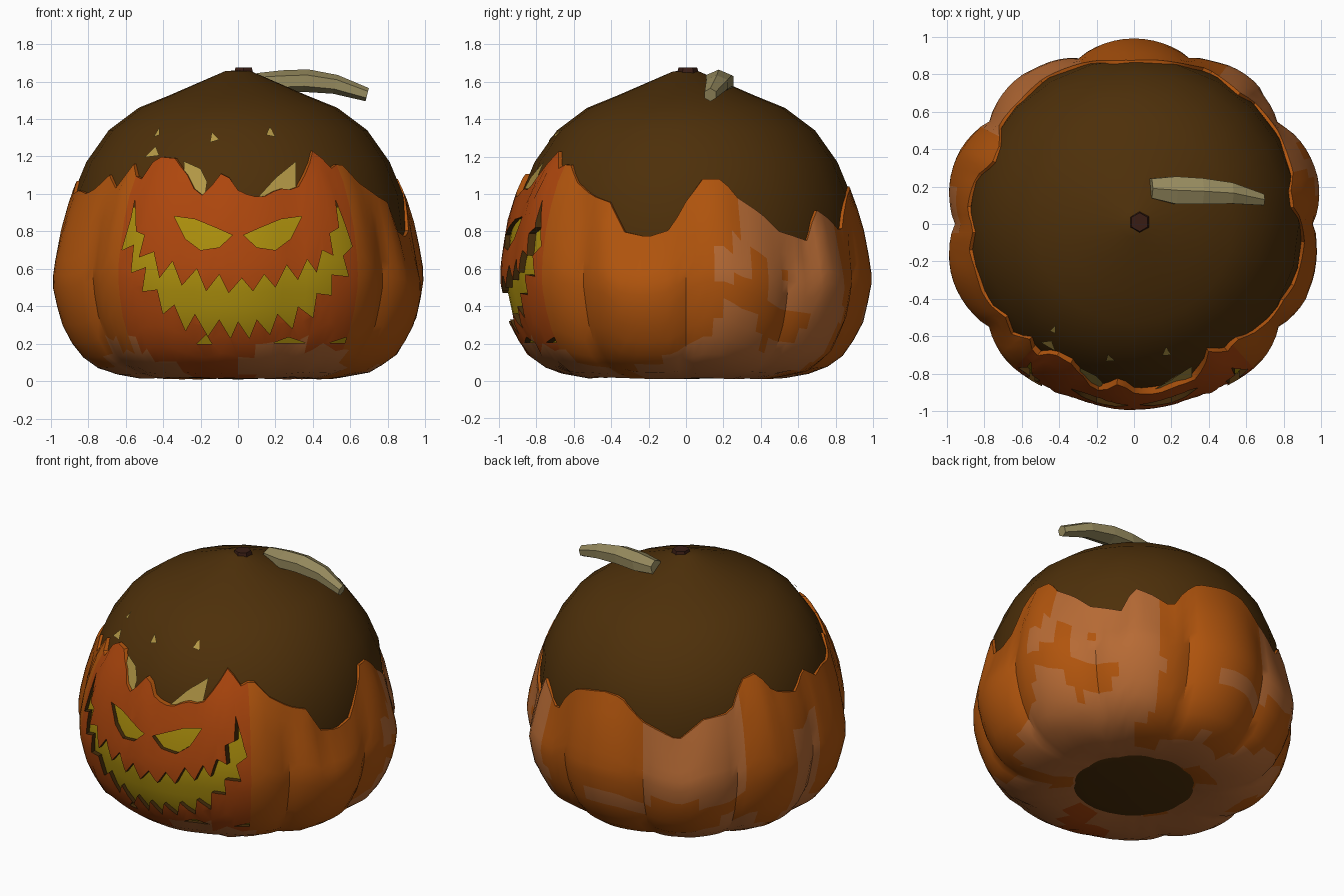
import bpy, bmesh, math
from mathutils import Vector, noise

if "Cube" in bpy.data.objects:
    bpy.data.objects.remove(bpy.data.objects["Cube"])

def material(name, r, g, b):
    m = bpy.data.materials.new(name)
    m.diffuse_color = (r, g, b, 1)
    m.use_nodes = True
    m.node_tree.nodes["Principled BSDF"].inputs["Base Color"].default_value = m.diffuse_color
    return m

ORANGE = material("orange_rind", 0.44, 0.09, 0.004)
RED = material("red_rind", 0.42, 0.062, 0.004)
PALE = material("pale_rind", 0.47, 0.145, 0.035)
BROWN = material("brown_core", 0.075, 0.029, 0.003)
DARK = material("dark_cut", 0.06, 0.025, 0.003)
YELLOW = material("yellow_glow", 0.42, 0.28, 0.004)
TAN = material("tan_marks", 0.45, 0.31, 0.06)
STEM = material("stem", 0.30, 0.25, 0.11)

def make(name, bm, mats, smooth=None):
    bmesh.ops.recalc_face_normals(bm, faces=bm.faces)
    me = bpy.data.meshes.new(name)
    bm.to_mesh(me)
    bm.free()
    ob = bpy.data.objects.new(name, me)
    bpy.context.collection.objects.link(ob)
    for m in mats:
        me.materials.append(m)
    if smooth:
        smooth_by_angle(ob, smooth)
    return ob

def smooth_by_angle(ob, deg):
    bpy.ops.object.select_all(action='DESELECT')
    ob.select_set(True)
    bpy.context.view_layer.objects.active = ob
    bpy.ops.object.shade_smooth_by_angle(angle=math.radians(deg))

def lerp_table(table, x):
    if x <= table[0][0]:
        return table[0][1]
    for (a, p), (b, q) in zip(table, table[1:]):
        if x <= b:
            return p + (q - p) * (x - a) / (b - a)
    return table[-1][1]

def loft(bm, rings, wrap_rows=False, wrap_cols=True):
    """Skin a grid of points; returns faces with their (row, column)."""
    vs = [[bm.verts.new(p) for p in ring] for ring in rings]
    R, C = len(vs), len(vs[0])
    out = []
    for j in range(R if wrap_rows else R - 1):
        for i in range(C if wrap_cols else C - 1):
            k, n = (j + 1) % R, (i + 1) % C
            out.append((bm.faces.new((vs[j][i], vs[j][n], vs[k][n], vs[k][i])), j, i))
    return vs, out

# Angles are in degrees from the front (-y) towards +x
def at(deg, r, z):
    a = math.radians(deg)
    return Vector((r * math.sin(a), -r * math.cos(a), z))

# Profiles as (radius, height): brown core, and rind with ten lobes that flatten at the face
CORE = [(.01, .01), (.3, .02), (.5, .05), (.74, .2), (.86, .4), (.9, .6), (.905, .8), (.88, 1.0),
        (.81, 1.17), (.69, 1.34), (.53, 1.46), (.37, 1.525), (.07, 1.655), (.01, 1.66)]
CORE_R = [(z, r) for r, z in CORE]
RIND = [(.25, .05), (.50, .01), (.72, .05), (.86, .15), (.95, .32), (.99, .5),
        (.995, .62), (.965, .85), (.905, 1.05), (.82, 1.2), (.74, 1.3)]
HEIGHT_U = [(z, u) for u, (r, z) in enumerate(RIND)][1:]
RADIUS_U = [(u, p[0]) for u, p in enumerate(RIND)]
Z_U = [(u, p[1]) for u, p in enumerate(RIND)]

def rind_point(deg, u, k=1.0, lift=0.0, tuck=0.0):
    front = max(0, min(1, (abs((deg + 180) % 360 - 180) - 25) / 25))
    dip = (0.015 + 0.045 * front) * (1 - abs(math.cos(math.radians(5 * deg))) ** 0.8)
    z = lerp_table(Z_U, u)
    r = lerp_table(RADIUS_U, u) * (1 - dip)
    tuck *= 0.35 + 0.65 * front          # upper edge leans in onto the core
    r += (lerp_table(CORE_R, z) * 1.012 - r) * tuck
    p = at(deg, r * k, z + lift)
    p.x *= 1 + 0.025 * (1 - tuck)
    return p

# Ragged upper edge: angle, height
EDGE = [(0, 1.02), (4, .99), (8, .98), (14, 1.03), (20, 1.02), (25, 1.12), (31, 1.25),
        (35, 1.13), (41, 1.17), (48, 1.06), (56, .99), (64, .95), (68, .8), (77, .77),
        (85, .81), (89, .94), (96, 1.08), (103, 1.08), (108, .98), (116, .9), (123, .8),
        (135, .75), (140, .92), (147, .87), (155, .79), (160, .92), (166, 1.0), (180, 1.04),
        (188, 1.03), (198, .9), (212, .8), (222, .93), (233, .96), (239, 1.14),
        (247, 1.16), (253, 1.03), (264, .98), (272, 1.08), (279, 1.0), (286, 1.02),
        (295, 1.0), (300, 1.03), (306, 1.1), (312, 1.03), (318, 1.16), (323, 1.05), (328, 1.2),
        (336, 1.19), (342, 1.1), (347, .98), (350, 1.02), (355, 1.13), (360, 1.02)]

# Where the pale patches lie
def is_pale(deg, z, p):
    n = noise.noise(p * 2.6 + Vector((4, 1, 7)))
    if z < (0.38 if 100 < deg < 250 else 0.2):
        return n > -0.25 + z * .8
    pale = 118 < deg < 150 or 198 < deg < 238 or 258 < deg < 272 and z < .8
    rim = 100 < deg < 111 and .55 < z < .75 or 109 < deg < 119 and z > .68
    return (pale and n > -0.45) or rim

# Orange rind: closed shell with an inner and outer wall
COLS, ROWS = 120, 14
def rind_ring(t, k, lift):
    ring = []
    for i in range(COLS):
        d = i * 360 / COLS
        top = lerp_table(HEIGHT_U, lerp_table(EDGE, d))
        ring.append(rind_point(d, t * top, k, lift, max(0, (t - .65) / .35) ** 2))
    return ring
bm = bmesh.new()
ts = [j / ROWS for j in range(ROWS + 1)]
rings = [rind_ring(t, 1, 0) for t in ts] + [rind_ring(t, .95, .02 * (1 - t)) for t in reversed(ts)]
vs, faces = loft(bm, rings, wrap_rows=True)
for f, j, i in faces:
    c, d = f.calc_center_median(), (i + .5) * 360 / COLS
    if j < ROWS and is_pale(d, c.z, c):
        f.material_index = 2
    elif j < ROWS and (d < 38 or d > 322):
        f.material_index = 1
rind = make("carved_rind", bm, [ORANGE, RED, PALE, DARK])

# Face openings, drawn in x and z
EYE = [(.34, .88), (.23, .865), (.12, .82), (.03, .78), (.1, .715), (.2, .7), (.28, .76)]
MOUTH = [(-.55, .97), (-.57, .87), (-.62, .7), (-.555, .73), (-.57, .58), (-.49, .61),
         (-.51, .48), (-.43, .49), (-.4, .36), (-.34, .41), (-.28, .27), (-.23, .36),
         (-.16, .24), (-.1, .33), (-.04, .23), (0, .32), (.06, .23), (.1, .33), (.17, .25),
         (.21, .36), (.29, .28), (.32, .4), (.4, .34), (.42, .47), (.5, .46), (.5, .57),
         (.59, .56), (.56, .67), (.61, .72), (.57, .84), (.52, .97),
         (.54, .82), (.49, .79), (.51, .67), (.45, .7), (.42, .58), (.37, .65), (.32, .54),
         (.26, .62), (.2, .5), (.14, .57), (.08, .48), (.02, .55), (-.05, .47), (-.1, .57),
         (-.17, .48), (-.22, .6), (-.3, .51), (-.35, .64), (-.42, .55), (-.45, .69),
         (-.53, .66), (-.5, .78), (-.545, .8)]
SLITS = [[(.19, .205), (.27, .235), (.36, .205)], [(.49, .205), (.58, .235), (.57, .205)],
         [(-.22, .2), (-.17, .25), (-.14, .2)]]
bm = bmesh.new()
for poly in [EYE, [(-x, z) for x, z in EYE], MOUTH] + SLITS:
    a = [bm.verts.new((x, -1.3, z)) for x, z in poly]
    b = [bm.verts.new((x, -.4, z)) for x, z in poly]
    bm.faces.new(a)
    bm.faces.new(b)
    for i in range(len(a)):
        n = (i + 1) % len(a)
        bm.faces.new((a[i], a[n], b[n], b[i]))
bmesh.ops.triangulate(bm, faces=[f for f in bm.faces if len(f.verts) > 4])
cutter = make("face_cutter", bm, [DARK])
cutter.hide_render = True
mod = rind.modifiers.new("carve", 'BOOLEAN')
mod.operation, mod.solver, mod.object = 'DIFFERENCE', 'EXACT', cutter
mod.material_mode = 'TRANSFER'
bpy.context.view_layer.objects.active = rind
bpy.ops.object.modifier_apply(modifier=mod.name)
bpy.data.objects.remove(cutter)
smooth_by_angle(rind, 35)

# Yellow glow panel seen through the openings
bm = bmesh.new()
loft(bm, [[rind_point(d, 3.2 + j * .42, .968, 0, max(0, j - 7) * .12) for d in range(-50, 51, 4)]
          for j in range(11)], wrap_cols=False)
make("yellow_glow", bm, [YELLOW], 40)

# Brown core that forms the dome
bm = bmesh.new()
vs, faces = loft(bm, [[at(i * 15, r, z) for i in range(24)] for r, z in CORE])
bm.faces.new(vs[0])
bm.faces.new(vs[-1])
make("brown_core", bm, [BROWN], 40)

# Tan brows and flecks lying on the core
MARKS = [[(-.29, 1.17), (-.2, 1.13), (-.165, 1.06), (-.18, .96), (-.28, .98)],
         [(.1, .97), (.2, 1.08), (.31, 1.17), (.31, .98)],
         [(-.5, 1.19), (-.44, 1.25), (-.42, 1.2)], [(-.45, 1.3), (-.42, 1.35), (-.42, 1.31)],
         [(-.15, 1.27), (-.14, 1.325), (-.1, 1.285)], [(.15, 1.31), (.17, 1.355), (.2, 1.3)]]
bm = bmesh.new()
for poly in MARKS:
    pts = []
    for x, z in poly:
        r = lerp_table(CORE_R, z) * 1.012
        pts.append(bm.verts.new((x, -math.sqrt(r * r - x * x), z + .005)))
    bm.faces.new(pts)
make("tan_marks", bm, [TAN])

# Curved six-sided stem: x, y, z, half width, half height
PATH = [(.09, .19, 1.60, .06, .045), (.22, .18, 1.60, .085, .06), (.36, .175, 1.605, .08, .06),
        (.52, .165, 1.585, .065, .05), (.69, .13, 1.53, .035, .035)]
bm = bmesh.new()
rings = []
for x, y, z, w, h in PATH:
    rings.append([(x + .25 * h * math.sin(a), y + w * math.cos(a), z + h * math.sin(a))
                  for a in (math.radians(60 * i + 30) for i in range(6))])
vs, faces = loft(bm, rings)
bm.faces.new(vs[0])
bm.faces.new(vs[-1])
make("stem", bm, [STEM])

# Dark knob at the crown
bm = bmesh.new()
bmesh.ops.create_cone(bm, cap_ends=True, segments=6, radius1=.065, radius2=.05, depth=.05)
bmesh.ops.translate(bm, verts=bm.verts, vec=(.03, .01, 1.65))
make("crown_knob", bm, [material("dark_red", .04, .012, .007)])
